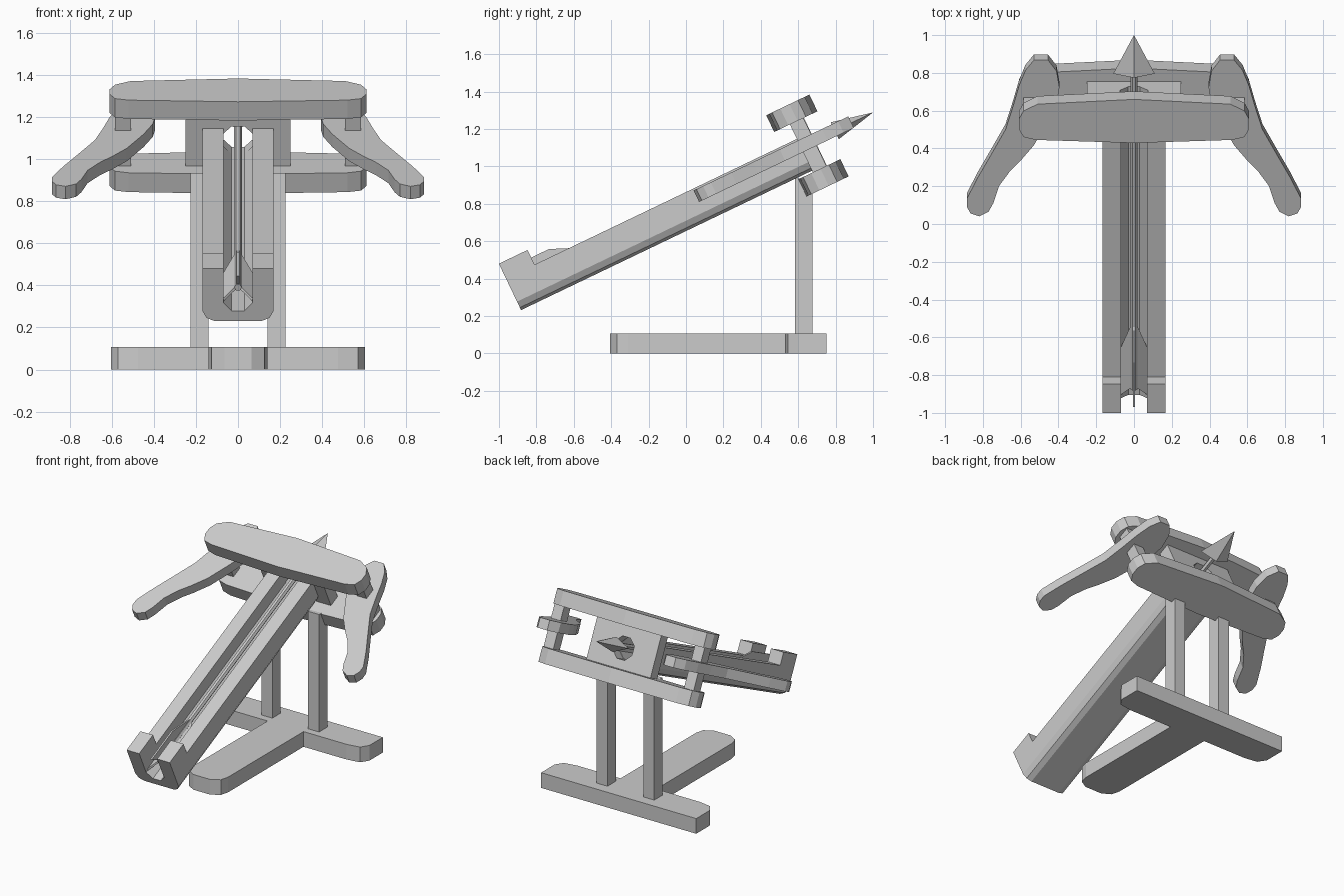
import bpy, bmesh
from math import radians, cos, sin, pi
from mathutils import Matrix, Vector

if "Cube" in bpy.data.objects:
    bpy.data.objects.remove(bpy.data.objects["Cube"])

# Tilted parts use (x, s along the stock, t above the stock), rotated about x
TILT = Matrix.Rotation(radians(25.6), 4, 'X')
FLAT = Matrix.Identity(4)


def finish(name, bm, matrix):
    bmesh.ops.remove_doubles(bm, verts=bm.verts, dist=1e-5)
    bmesh.ops.recalc_face_normals(bm, faces=bm.faces)
    bm.transform(matrix)
    mesh = bpy.data.meshes.new(name)
    bm.to_mesh(mesh)
    bm.free()
    obj = bpy.data.objects.new(name, mesh)
    bpy.context.collection.objects.link(obj)
    return obj


def loft(name, rings, matrix=TILT, closed=False):
    """Skin matching rings of points; cap the ends unless closed."""
    bm = bmesh.new()
    vs = [[bm.verts.new(p) for p in ring] for ring in rings]
    n = len(vs[0])
    for a, b in zip(vs, vs[1:] + ([vs[0]] if closed else [])):
        for i in range(n):
            j = (i + 1) % n
            pts = {tuple(v.co) for v in (a[i], a[j], b[j], b[i])}
            if len(pts) > 2 or closed:
                bm.faces.new((a[i], a[j], b[j], b[i]))
    if not closed:
        bm.faces.new(vs[0])
        bm.faces.new(vs[-1])
    return finish(name, bm, matrix)


def plan(name, pts, low, high, matrix=TILT):
    """Extrude a plan outline between two heights."""
    return loft(name, [[(x, y, h) for x, y in pts] for h in (low, high)], matrix)


def box(name, x, y, z, matrix=TILT):
    return plan(name, [(x[0], y[0]), (x[1], y[0]), (x[1], y[1]), (x[0], y[1])],
                z[0], z[1], matrix)


def mirrored(half):
    return half + [(-x, y) for x, y in reversed(half) if abs(x) > 1e-6]


# Base: cross bar and front leg
bar = [(0.475, 0.53), (0.57, 0.545), (0.605, 0.60), (0.605, 0.75)]
plan("base_cross_bar", mirrored(bar), 0, 0.107, FLAT)
leg = [(0.065, -0.405), (0.125, -0.37), (0.14, -0.31), (0.14, 0.535)]
plan("base_leg", mirrored(leg), 0, 0.107, FLAT)

# Stock: channelled rail with a raised block at the rear
def section(s, top):
    half = [(0.115, 0.59), (0.15, 0.605), (0.168, 0.64), (0.168, top),
            (0.07, top), (0.07, 0.685), (0.03, 0.642)]
    return [(x, s, t) for x, t in half + [(-x, t) for x, t in reversed(half)]]

bm = bmesh.new()
rings = [[bm.verts.new(p) for p in section(s, top)] for s, top in
         ((-0.695, 0.865), (-0.525, 0.865), (-0.525, 0.778), (1.03, 0.778))]
for a, b in zip(rings, rings[1:]):
    for i in range(len(a)):
        j = (i + 1) % len(a)
        # The block step only has faces where the top height changes
        if a is rings[1] and (a[i].co - b[i].co).length + (a[j].co - b[j].co).length < 0.15:
            continue
        bm.faces.new((a[i], a[j], b[j], b[i]))
for i in (3, 9):
    bm.faces.ensure_lookup_table()
bm.faces.new(rings[0])
bm.faces.new(rings[-1])
finish("stock", bm, TILT)

# Upper and lower frame plates
edge = [(0, 0.937), (0.52, 0.955), (0.585, 0.972), (0.61, 1.02),
        (0.61, 1.075), (0.585, 1.125), (0.51, 1.165), (0, 1.193)]
for name, low, high in (("lower_plate", 0.478, 0.58), ("upper_plate", 0.864, 0.963)):
    plan(name, mirrored(edge), low, high)

# Centre block with an eight-sided bolt hole
hole, outer = [], []
for k in range(8):
    a = pi / 8 + k * pi / 4
    hole.append((0.08 * cos(a), 0.715 + 0.08 * sin(a)))
    outer.append((0.25 if cos(a) > 0 else -0.25, 0.865 if sin(a) > 0 else 0.575))
loft("centre_block", [[(x, s, t) for x, t in pts] for pts, s in
     ((outer, 1.03), (hole, 1.03), (hole, 1.113), (outer, 1.113))], closed=True)

# Throwing arms, their pivot posts and the stand posts
arm = [(0.885, 0.469), (0.885, 0.515), (0.83, 0.635), (0.76, 0.768), (0.68, 0.923),
       (0.64, 1.06), (0.61, 1.175), (0.575, 1.27), (0.53, 1.33), (0.455, 1.33),
       (0.41, 1.265), (0.395, 1.17), (0.405, 1.10), (0.45, 0.985), (0.53, 0.83),
       (0.60, 0.74), (0.655, 0.68), (0.715, 0.59), (0.745, 0.49), (0.77, 0.44),
       (0.82, 0.413), (0.865, 0.43)]
for side, m in (("right", 1), ("left", -1)):
    plan(side + "_arm", [(m * x, s) for x, s in arm], 0.70, 0.768)
    box(side + "_pivot_post", (m * 0.51, m * 0.585), (1.03, 1.11), (0.57, 0.87))
    box(side + "_stand_post", (m * 0.14, m * 0.225), (0.582, 0.675), (0.10, 0.935), FLAT)

# Bolt: shaft, four-sided head and three fins
AXIS = 0.73
loft("bolt_shaft", [[(0.018 * cos(k * pi / 3), s, AXIS + 0.018 * sin(k * pi / 3))
                     for k in range(6)] for s in (-0.62, 1.25)])
bm = bmesh.new()
tip = bm.verts.new((0, 1.459, AXIS))
back = [bm.verts.new((x, 1.232, AXIS + t)) for x, t in
        ((0.11, 0), (0, 0.05), (-0.11, 0), (0, -0.05))]
bm.faces.new(back)
for i in range(4):
    bm.faces.new((back[i], back[(i + 1) % 4], tip))
finish("bolt_head", bm, TILT)

fin = [(0.0, -0.21), (0.09, -0.42), (0.09, -0.68), (0.0, -0.60)]
for k in range(3):
    a = pi / 2 + k * 2 * pi / 3
    out, wide = Vector((cos(a), 0, sin(a))), Vector((-sin(a), 0, cos(a))) * 0.006
    loft("bolt_fin_%d" % (k + 1),
         [[out * r + Vector((0, s, AXIS)) + wide * w for r, s in fin] for w in (-1, 1)])
